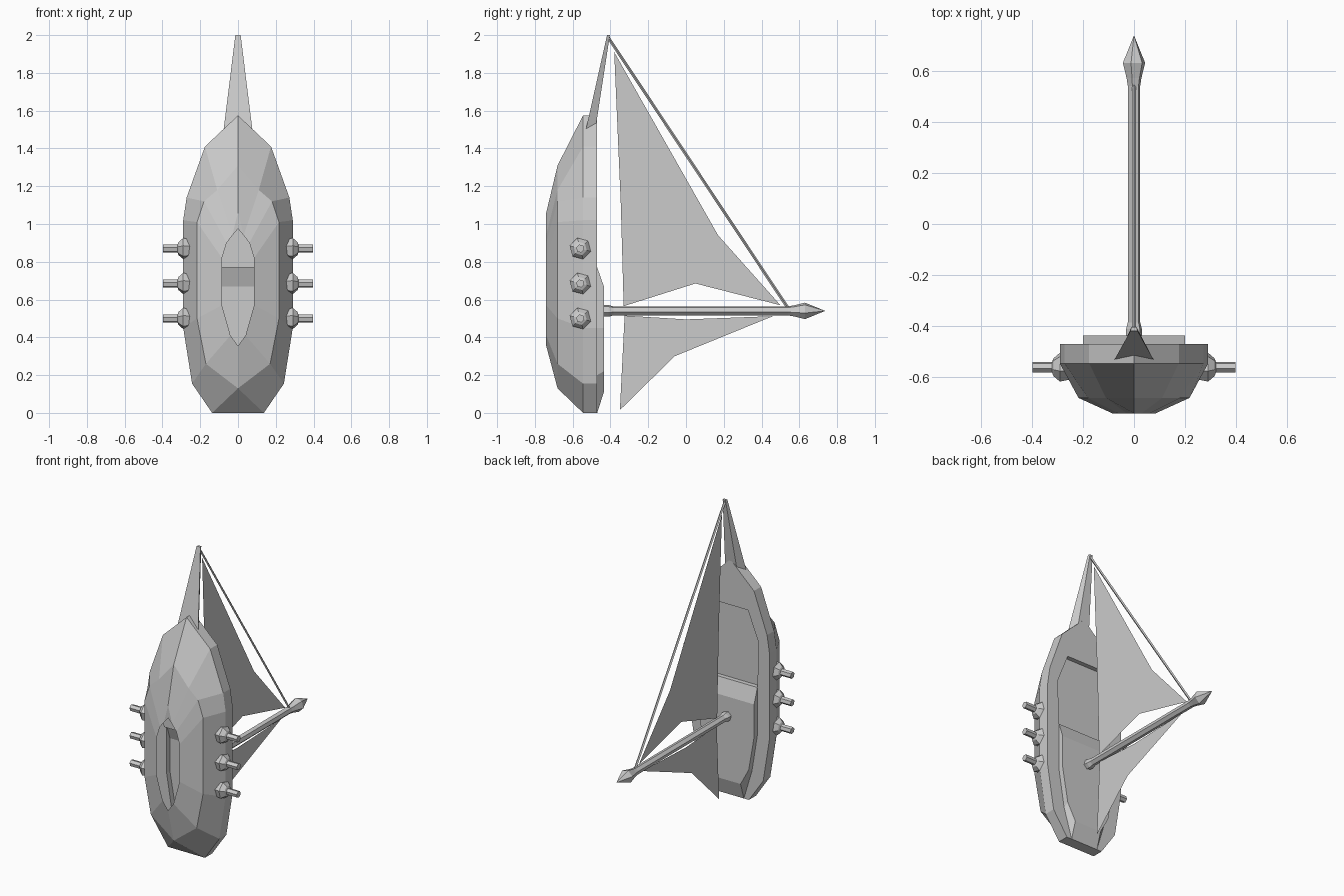
import bpy, bmesh
from math import cos, sin, pi
from mathutils import Vector

if "Cube" in bpy.data.objects:
    bpy.data.objects.remove(bpy.data.objects["Cube"])

grey = bpy.data.materials.new("plain grey")
grey.use_nodes = True
grey.diffuse_color = (0.6, 0.6, 0.6, 1)
grey.node_tree.nodes["Principled BSDF"].inputs["Base Color"].default_value = (0.6, 0.6, 0.6, 1)


def finish(name, bm):
    """Weld, orient and turn a bmesh into a flat shaded object."""
    bmesh.ops.remove_doubles(bm, verts=bm.verts, dist=0.0005)
    bmesh.ops.recalc_face_normals(bm, faces=bm.faces)
    mesh = bpy.data.meshes.new(name)
    bm.to_mesh(mesh)
    bm.free()
    mesh.materials.append(grey)
    obj = bpy.data.objects.new(name, mesh)
    bpy.context.collection.objects.link(obj)
    return obj


def add_face(bm, points):
    """Add a face, dropping repeated corners."""
    corners = []
    for p in points:
        if p not in corners:
            corners.append(p)
    if len(corners) > 2:
        bm.faces.new([bm.verts.new(p) for p in corners])


def both_sides(bm, points):
    add_face(bm, points)
    add_face(bm, [(-x, y, z) for x, y, z in reversed(points)])


def outline(y, pairs):
    return [(x, y, z) for x, z in pairs]


def loft(bm, a, b):
    for i in range(len(a) - 1):
        both_sides(bm, [a[i], a[i + 1], b[i + 1], b[i]])


def turned(name, start, axis, profile, sides=6, turn=0.0):
    """Lathe (distance, radius) pairs along an axis."""
    axis = Vector(axis).normalized()
    side = axis.orthogonal().normalized()
    up = axis.cross(side)
    bm = bmesh.new()
    rings = []
    for dist, radius in profile:
        centre = Vector(start) + axis * dist
        rings.append([bm.verts.new(centre + radius * (
            side * cos(2 * pi * k / sides + turn) + up * sin(2 * pi * k / sides + turn)))
            for k in range(sides)])
    for a, b in zip(rings, rings[1:]):
        for k in range(sides):
            n = (k + 1) % sides
            bm.faces.new((a[k], a[n], b[n], b[k]))
    bm.faces.new(rings[0])
    bm.faces.new(rings[-1])
    return finish(name, bm)


# Hull half outlines, each running from stern to bow
opening = outline(-0.74, [(0, .355), (0, .355), (.04, .41), (.085, .57),
                          (.085, .82), (.06, .9), (.03, .94), (0, .975)])
keel = opening[:-1] + [(0, -0.74, 1.06)]
chine = outline(-0.68, [(0, .13), (0, .13), (.17, .26), (.217, .5),
                        (.217, 1.01), (.18, 1.12), (.11, 1.18), (0, 1.31)])
edge = [(0, 0), (.137, 0), (.243, .155), (.29, .45),
        (.29, 1.02), (.272, 1.14), (.175, 1.41), (0, 1.575)]
inner = outline(-0.47, [(0, 0), (.1, 0), (.16, .2), (.2, .45),
                        (.2, .77), (.21, 1.07), (.13, 1.27), (0, 1.27)])
hull = bmesh.new()
rings = [opening, keel, chine, outline(-0.545, edge), outline(-0.47, edge), inner]
for a, b in zip(rings, rings[1:]):
    loft(hull, a, b)

# Recessed main deck
well = [(x, -0.5, z) for x, y, z in inner[4:]]
loft(hull, inner[4:], well)
both_sides(hull, well + [(0, -0.5, .77)])
both_sides(hull, [inner[4], well[0], (0, -0.5, .77), (0, -0.47, .77)])

# Raised stern deck with its sloped front
stern = outline(-0.435, [(0, .11), (.1, .11), (.16, .22), (.2, .45), (.2, .67)])
loft(hull, inner[:5], stern)
both_sides(hull, stern + [(0, -0.435, .67)])
both_sides(hull, [inner[4], stern[4], (0, -0.435, .67), (0, -0.47, .77)])
finish("hull", hull)

# Tapered bowsprit
bow = bmesh.new()
low = [(0, -.53, 1.5), (.076, -.53, 1.5), (.045, -.48, 1.5), (0, -.48, 1.5)]
tip = [(0, -.418, 2), (.014, -.418, 2), (.01, -.403, 2), (0, -.403, 2)]
loft(bow, low, tip)
both_sides(bow, low)
both_sides(bow, tip)
finish("bowsprit", bow)

# Mast with a flared foot and pointed head
turned("mast", (0, -.44, .54), (0, 1, 0),
       [(0, .032), (.03, .032), (.055, .025), (.98, .025), (1.01, .03),
        (1.07, .045), (1.175, .001)])

# Stay between bowsprit and mast
foot, top = Vector((0, .54, .555)), Vector((0, -.41, 1.985))
turned("stay", foot, top - foot, [(0, .008), ((top - foot).length, .008)], 4, pi / 4)

# Flat sails
for name, points in {
    "upper_sail": [(-.38, 1.91), (.17, .94), (.5, .57), (.05, .685), (-.33, .565), (-.345, 1.1)],
    "lower_sail": [(-.325, .515), (0, .495), (.46, .512), (-.06, .3), (-.35, .015)],
}.items():
    sail = bmesh.new()
    add_face(sail, [(0, y, z) for y, z in points])
    finish(name, sail)

# Three guns on each side
for label, s in (("left", 1), ("right", -1)):
    for n, z in enumerate((.5, .685, .87)):
        turned(f"{label}_gun_{n + 1}", (s * .25, -.56, z), (s, 0, 0),
               [(0, .05), (.04, .058), (.065, .036), (.07, .022), (.147, .022)])
